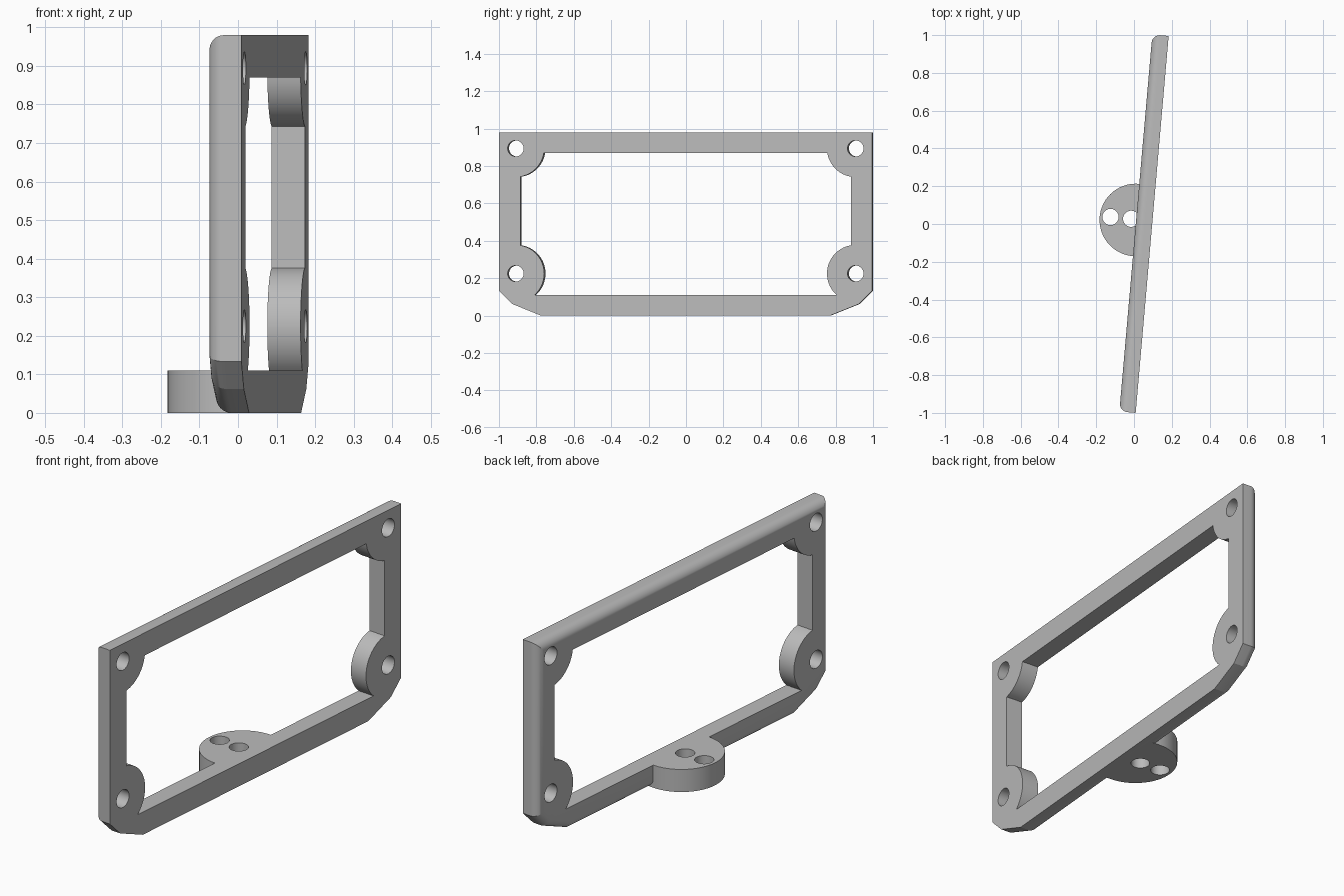
import bpy, bmesh
from math import sin, cos, pi, radians, sqrt, asin, acos
from mathutils import Matrix

old = bpy.data.objects.get("Cube")
if old:
    bpy.data.objects.remove(old, do_unlink=True)

THICK, HEIGHT, HALF = 0.0867, 0.98, 1.0015
FACE = THICK / 2
BOSS_R, HOLE_R = 0.153, 0.043

grey = bpy.data.materials.new("plain grey")
grey.use_nodes = True
grey.diffuse_color = (0.5, 0.5, 0.5, 1)
grey.node_tree.nodes["Principled BSDF"].inputs["Base Color"].default_value = (0.5, 0.5, 0.5, 1)


def prism(name, points, a, b, axis, fillet=0):
    """Extrude a profile: (y, z) along x, or (x, y) along z, from a to b."""
    place = (lambda p, h: (h, p[0], p[1])) if axis == "X" else (lambda p, h: (p[0], p[1], h))
    bm = bmesh.new()
    low = bm.faces.new([bm.verts.new(place(p, a)) for p in points])
    grown = bmesh.ops.extrude_face_region(bm, geom=[low], use_keep_orig=True)["geom"]
    shift = Matrix.Translation(place((0, 0), b - a))
    bmesh.ops.transform(bm, matrix=shift, verts=[g for g in grown if isinstance(g, bmesh.types.BMVert)])
    bmesh.ops.recalc_face_normals(bm, faces=bm.faces)
    if fillet:
        bmesh.ops.bevel(bm, geom=list(low.edges), offset=fillet, segments=8, profile=0.5, affect="EDGES")
    mesh = bpy.data.meshes.new(name)
    bm.to_mesh(mesh)
    bm.free()
    mesh.materials.append(grey)
    ob = bpy.data.objects.new(name, mesh)
    bpy.context.collection.objects.link(ob)
    return ob


def arc(cx, cy, r, start, end, n):
    return [(cx + r * cos(start + (end - start) * i / n),
             cy + r * sin(start + (end - start) * i / n)) for i in range(n + 1)]


def combine(target, tool, operation):
    """Apply a boolean and discard the helper."""
    mod = target.modifiers.new("join", "BOOLEAN")
    mod.object, mod.operation, mod.solver = tool, operation, "EXACT"
    bpy.context.view_layer.update()
    mesh = bpy.data.meshes.new_from_object(target.evaluated_get(bpy.context.evaluated_depsgraph_get()))
    target.modifiers.clear()
    target.data = mesh
    bpy.data.objects.remove(tool, do_unlink=True)


def mirrored(half):
    return half + [(-y, z) for y, z in reversed(half)]


# Outer slab with clipped lower corners and a rounded back rim
outline = mirrored([(0.775, 0), (0.93, 0.062), (HALF, 0.133), (HALF, HEIGHT)])
frame = prism("frame", outline, -FACE, FACE, "X", fillet=0.042)

# Half-round mounting tab on the lower rail
TAB_Y = 0.016
tab_shape = [(0, TAB_Y - 0.192)] + arc(-0.045, TAB_Y, 0.192, 1.5 * pi, 0.5 * pi, 40) + [(0, TAB_Y + 0.192)]
combine(frame, prism("tab", tab_shape, 0, 0.11, "Z"), "UNION")

# Window opening that leaves round bosses in the corners
BOSS_Y, LOW_Z, HIGH_Z = 0.912, 0.225, 0.894
SIDE, SILL, LINTEL = 0.887, 0.11, 0.87
side_turn = acos((BOSS_Y - SIDE) / BOSS_R)
low_start = pi + asin((LOW_Z - SILL) / BOSS_R)
high_end = pi + asin((HIGH_Z - LINTEL) / BOSS_R)
opening = mirrored(arc(BOSS_Y, LOW_Z, BOSS_R, low_start, pi - side_turn, 24)
                   + arc(BOSS_Y, HIGH_Z, BOSS_R, pi + side_turn, high_end, 16))
combine(frame, prism("opening", opening, -0.1, 0.1, "X"), "DIFFERENCE")

# Screw holes in the four bosses
for y in (-BOSS_Y, BOSS_Y):
    for z in (LOW_Z, HIGH_Z):
        ring = arc(y, z, HOLE_R, 0, 2 * pi, 32)[:-1]
        combine(frame, prism("screw_hole", ring, -0.1, 0.1, "X"), "DIFFERENCE")

# Two holes through the tab
for x in (-0.18, -0.07):
    ring = arc(x, 0.02, HOLE_R, 0, 2 * pi, 32)[:-1]
    combine(frame, prism("tab_hole", ring, -0.1, 0.2, "Z"), "DIFFERENCE")

# Turn the whole bracket slightly about the vertical
frame.data.transform(Matrix.Translation((0.053, 0.0015, 0)) @ Matrix.Rotation(radians(-5), 4, "Z"))

bpy.ops.object.select_all(action="DESELECT")
frame.select_set(True)
bpy.context.view_layer.objects.active = frame
bpy.ops.object.shade_smooth_by_angle(angle=radians(20))
